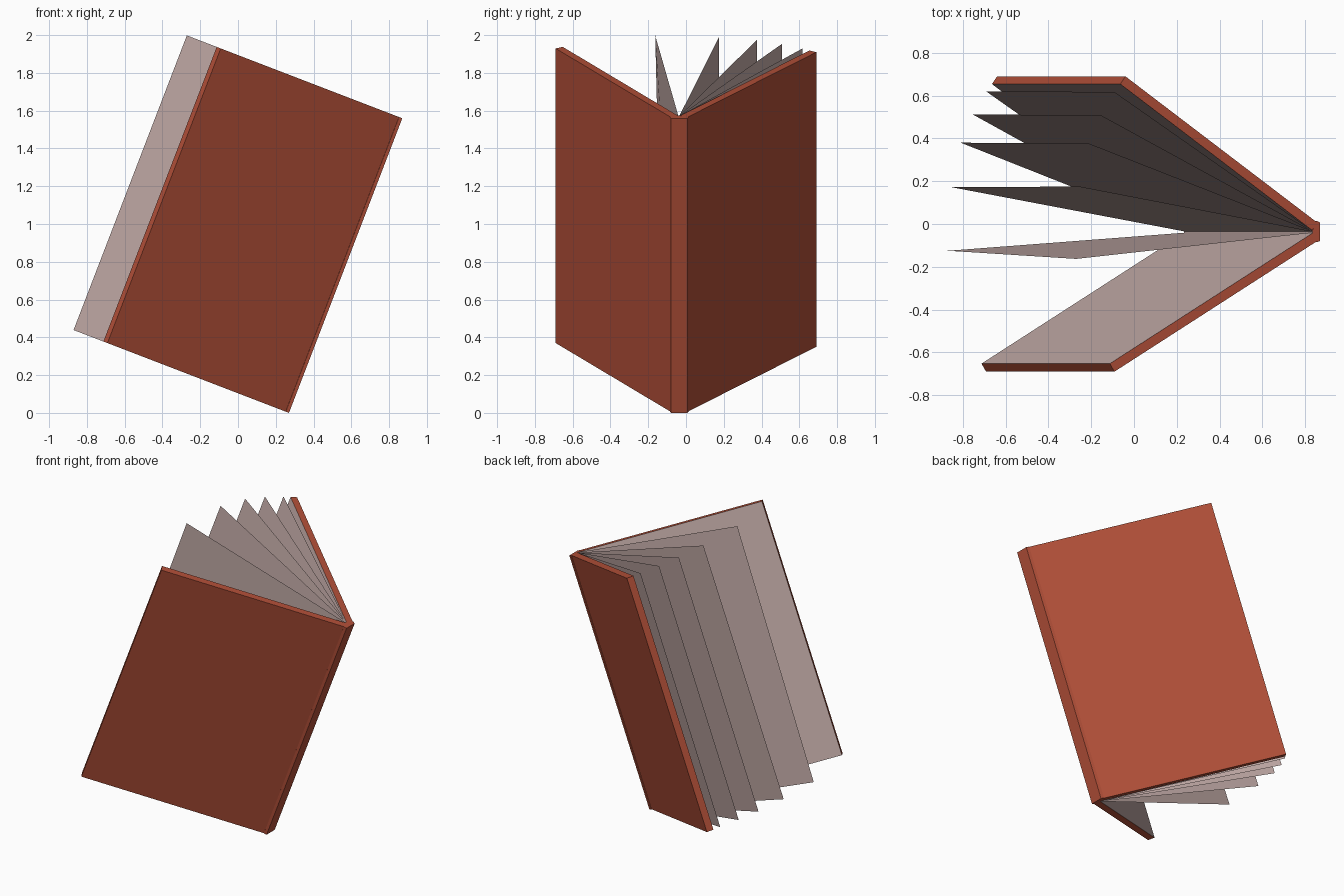
import bpy, bmesh, math
from mathutils import Vector

if "Cube" in bpy.data.objects:
    bpy.data.objects.remove(bpy.data.objects["Cube"])

# Leaning book frame: origin at the spine foot, "out" away from spine, "up" along spine
FOOT = Vector((0.27, 0, 0))
TILT = math.atan2(0.60, 1.56)
UP = Vector((math.sin(TILT), 0, math.cos(TILT)))
OUT = Vector((-math.cos(TILT), 0, math.sin(TILT)))
H = 1.671
THICK = 0.044


def material(name, rgb):
    m = bpy.data.materials.new(name)
    m.diffuse_color = (*rgb, 1)
    m.use_nodes = True
    m.node_tree.nodes["Principled BSDF"].inputs["Base Color"].default_value = m.diffuse_color
    return m


red = material("cover_red", (0.45, 0.08, 0.04))
paper = material("paper", (0.56, 0.42, 0.40))


def place(a, y, h):
    return FOOT + OUT * a + UP * h + Vector((0, y, 0))


def finish(name, bm, mats):
    me = bpy.data.meshes.new(name)
    bm.to_mesh(me)
    bm.free()
    for m in mats:
        me.materials.append(m)
    ob = bpy.data.objects.new(name, me)
    bpy.context.collection.objects.link(ob)
    return ob


def slab(name, outline, inner=None):
    """Extrude a plan outline along the spine; side number 'inner' is papered."""
    bm = bmesh.new()
    lo = [bm.verts.new(place(a, y, 0)) for a, y in outline]
    hi = [bm.verts.new(place(a, y, H)) for a, y in outline]
    n = len(outline)
    bm.faces.new(lo)
    bm.faces.new(hi)
    for i in range(n):
        j = (i + 1) % n
        f = bm.faces.new((lo[i], lo[j], hi[j], hi[i]))
        f.material_index = int(i == inner)
    bmesh.ops.recalc_face_normals(bm, faces=bm.faces)
    return finish(name, bm, (red, paper))


def cover(name, start, end):
    # outer face from start to end, thickened towards the pages
    s, e = Vector(start), Vector(end)
    d = (e - s).normalized()
    side = 1 if d.y < 0 else -1
    n = Vector((abs(d.y), side * d.x)) * THICK
    return slab(name, [s, e, e + n, s + n], inner=2)


# Hard covers with paper lining, and the spine strip
cover("front_cover", (0.015, -0.080), (1.03, -0.69))
cover("back_cover", (0.015, 0.007), (0.975, 0.69))
slab("spine", [(0, -0.08), (0, 0.007), (0.018, 0.015), (0.038, -0.031),
               (0.038, -0.042), (0.018, -0.085)], inner=3)

# Fanned loose pages: gutter y, fore-edge distance, fore-edge y at foot and head
pages = [(-0.041, 1.222, -0.125, -0.163),
         (-0.034, 1.203, 0.172, 0.175),
         (-0.033, 1.157, 0.380, 0.376),
         (-0.032, 1.097, 0.512, 0.508),
         (-0.031, 1.030, 0.620, 0.617)]
for i, (g, a, y0, y1) in enumerate(pages, 1):
    bm = bmesh.new()
    bm.faces.new([bm.verts.new(place(*c)) for c in
                  ((0.04, g, 0), (a, y0, 0), (a, y1, H), (0.04, g, H))])
    finish(f"page_{i}", bm, (paper,))
